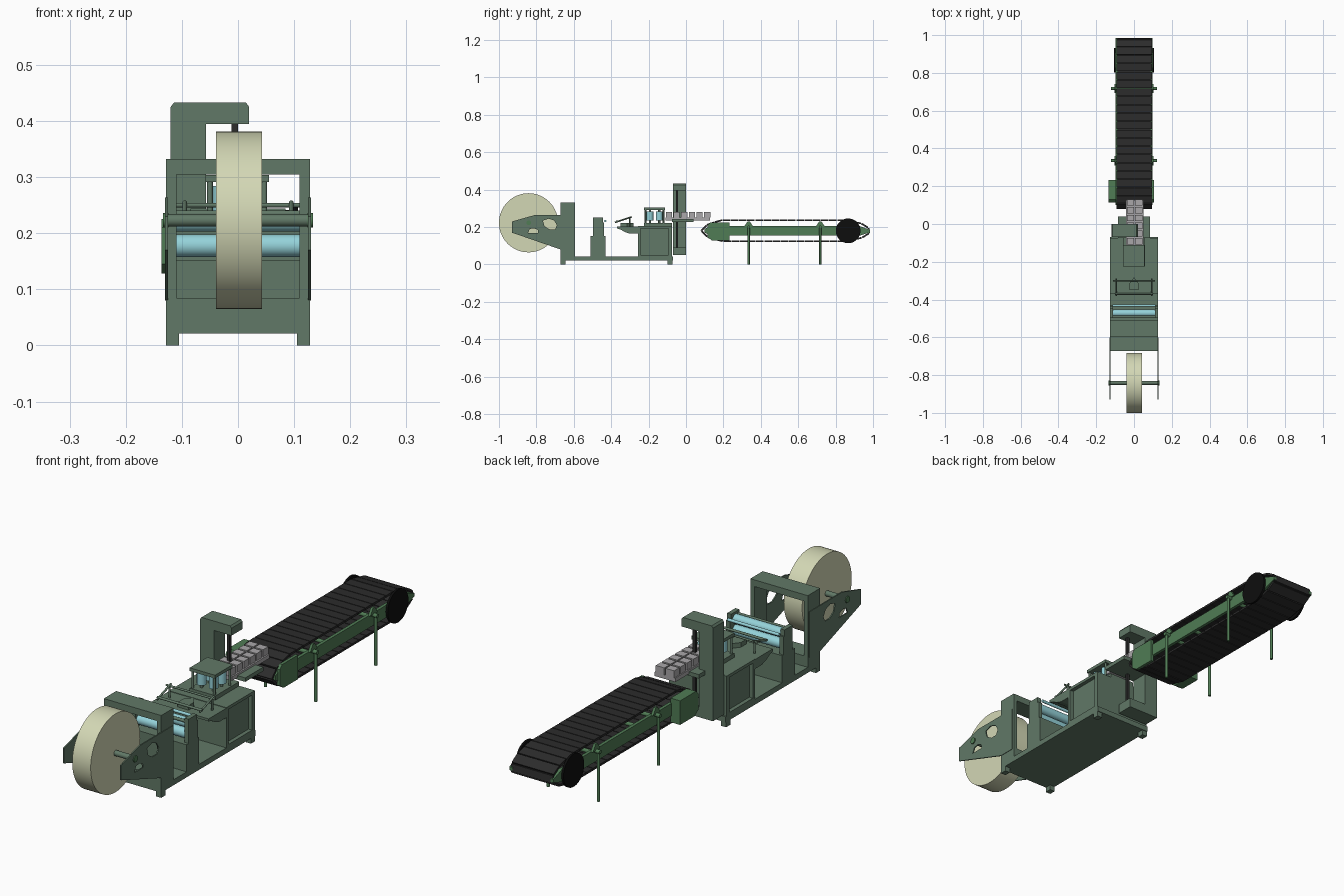
import bpy, bmesh, math
from mathutils import Vector, Matrix


def mat(name, r, g, b):
    m = bpy.data.materials.new(name)
    m.diffuse_color = (r, g, b, 1)
    return m


GREEN = mat("machine_green", 0.12, 0.19, 0.135)
LEAF = mat("conveyor_green", 0.08, 0.20, 0.09)
PAPER = mat("paper", 0.65, 0.68, 0.46)
CYAN = mat("roller_cyan", 0.30, 0.65, 0.70)
BLACK = mat("rubber_black", 0.025, 0.025, 0.025)
DISC = mat("wheel_black", 0.004, 0.004, 0.004)
GREY = mat("product_grey", 0.40, 0.39, 0.40)


def finish(name, bm, m):
    bmesh.ops.recalc_face_normals(bm, faces=bm.faces)
    me = bpy.data.meshes.new(name)
    bm.to_mesh(me)
    bm.free()
    me.materials.append(m)
    ob = bpy.data.objects.new(name, me)
    bpy.context.collection.objects.link(ob)
    return ob


def box(name, x0, x1, y0, y1, z0, z1, m=GREEN):
    bm = bmesh.new()
    bmesh.ops.create_cube(bm, size=1, matrix=Matrix.Translation(
        ((x0 + x1) / 2, (y0 + y1) / 2, (z0 + z1) / 2)) @ Matrix.Diagonal((x1 - x0, y1 - y0, z1 - z0, 1)))
    return finish(name, bm, m)


def rod(name, a, b, r, m=GREEN, n=24):
    a, b = Vector(a), Vector(b)
    bm = bmesh.new()
    q = (b - a).to_track_quat('Z', 'Y').to_matrix().to_4x4()
    bmesh.ops.create_cone(bm, cap_ends=True, segments=n, radius1=r, radius2=r, depth=(b - a).length,
                          matrix=Matrix.Translation((a + b) / 2) @ q)
    ob = finish(name, bm, m)
    bpy.ops.object.select_all(action='DESELECT')
    ob.select_set(True)
    bpy.context.view_layer.objects.active = ob
    bpy.ops.object.shade_smooth_by_angle(angle=math.radians(35))
    return ob


def prism(name, pts, lo, hi, m=GREEN, axis='x'):
    """Extrude a profile: (y,z) along x, (x,z) along y, (x,y) along z."""
    put = {'x': lambda p, t: (t, p[0], p[1]), 'y': lambda p, t: (p[0], t, p[1]),
           'z': lambda p, t: (p[0], p[1], t)}[axis]
    bm = bmesh.new()
    f = bm.faces.new([bm.verts.new(put(p, lo)) for p in pts])
    ext = bmesh.ops.extrude_face_region(bm, geom=[f])['geom']
    bmesh.ops.translate(bm, verts=[v for v in ext if isinstance(v, bmesh.types.BMVert)],
                        vec=Vector(put((0, 0), hi - lo)))
    return finish(name, bm, m)


def cut(ob, *cutters):
    for c in cutters:
        md = ob.modifiers.new("cut", 'BOOLEAN')
        md.operation, md.solver, md.object = 'DIFFERENCE', 'EXACT', c
        bpy.context.view_layer.objects.active = ob
        bpy.ops.object.modifier_apply(modifier=md.name)
        bpy.data.objects.remove(c)


# base plate and feet
box("base_plate", -0.128, 0.128, -0.672, -0.07, 0.021, 0.043)
for s in (-1, 1):
    for y in (-0.672, -0.10):
        xs = sorted((s * 0.128, s * 0.105))
        box("foot", *xs, y, y + 0.027, 0, 0.022)

# portal frame
portal = box("portal_frame", -0.128, 0.128, -0.672, -0.593, 0.04, 0.332)
cut(portal, box("cutter", -0.11, 0.11, -0.8, -0.5, 0.085, 0.305))

# roll arms, shaft and paper roll
for s in (-1, 1):
    lo, hi = sorted((s * 0.125, s * 0.130))
    arm = prism("roll_arm", [(-0.93, 0.17), (-0.93, 0.23), (-0.81, 0.264), (-0.60, 0.264),
                             (-0.60, 0.08), (-0.67, 0.08)], lo, hi)
    cut(arm, prism("cutter", [(-0.765, 0.235), (-0.735, 0.245), (-0.705, 0.235), (-0.69, 0.21),
                              (-0.70, 0.188), (-0.73, 0.188), (-0.757, 0.205)], lo - 0.1, hi + 0.1),
        prism("cutter", [(-0.845, 0.168), (-0.835, 0.19), (-0.815, 0.194), (-0.793, 0.186),
                         (-0.79, 0.168)], lo - 0.1, hi + 0.1))
    rod("shaft_nut", (s * 0.124, -0.841, 0.223), (s * 0.134, -0.841, 0.223), 0.013, LEAF, 12)
rod("roll_shaft", (-0.132, -0.841, 0.223), (0.132, -0.841, 0.223), 0.011)
rod("paper_roll", (-0.039, -0.842, 0.223), (0.043, -0.842, 0.223), 0.158, PAPER, 64)

# feed roller stand
box("roller_stand_wall", -0.128, 0.128, -0.51, -0.43, 0.04, 0.152)
for s in (-1, 1):
    lo, hi = sorted((s * 0.128, s * 0.11))
    prism("roller_side_plate", [(-0.497, 0.15), (-0.497, 0.25), (-0.445, 0.25), (-0.445, 0.225),
                                (-0.438, 0.225), (-0.438, 0.15)], lo, hi)
for y, z, r in ((-0.472, 0.178, 0.020), (-0.472, 0.222, 0.019), (-0.432, 0.232, 0.006)):
    rod("feed_roller", (-0.115, y, z), (0.115, y, z), r, CYAN, 32)
rod("guide_rod", (-0.12, -0.49, 0.235), (0.12, -0.49, 0.235), 0.006)

# folding shelf and plough
prism("folding_shelf", [(-0.37, 0.203), (-0.255, 0.203), (-0.255, 0.165), (-0.30, 0.165),
                        (-0.33, 0.175), (-0.35, 0.187), (-0.37, 0.193)], -0.128, 0.128)
prism("plough", [(-0.025, -0.35), (0.025, -0.35), (0.025, -0.315), (0, -0.282), (-0.025, -0.315)],
      0.20, 0.222, axis='z')
rod("web_bar", (-0.10, -0.37, 0.23), (0.10, -0.37, 0.23), 0.005)
rod("web_bar", (-0.11, -0.30, 0.25), (0.11, -0.30, 0.25), 0.004)
for s in (-1, 1):
    rod("web_bar_strut", (s * 0.095, -0.38, 0.225), (s * 0.095, -0.29, 0.255), 0.004, n=12)
    rod("web_bar_post", (s * 0.095, -0.30, 0.20), (s * 0.095, -0.30, 0.25), 0.004, n=12)

# main cabinet with recessed side panels
cab = box("cabinet", -0.128, 0.128, -0.257, -0.075, 0.04, 0.205)
cut(cab, box("cutter", 0.112, 0.2, -0.243, -0.093, 0.052, 0.193),
    box("cutter", -0.2, -0.112, -0.243, -0.093, 0.052, 0.193))
box("cabinet_table", -0.058, 0.058, -0.225, -0.075, 0.203, 0.222)

# forming head with vertical rollers
box("head_top_plate", -0.058, 0.055, -0.225, -0.112, 0.291, 0.304)
for x in (-0.05, 0.047):
    for y in (-0.217, -0.12):
        rod("head_post", (x, y, 0.205), (x, y, 0.295), 0.005, n=16)
for x in (-0.027, 0.027):
    for y in (-0.193, -0.143):
        rod("head_roller", (x, y, 0.236), (x, y, 0.284), 0.018, CYAN)
        rod("head_roller_pin", (x, y, 0.21), (x, y, 0.295), 0.006, n=12)

# cutter column, C-shaped, with black blade
prism("cutter_column", [(-0.12, 0.05), (0.02, 0.05), (0.02, 0.09), (-0.057, 0.09), (-0.057, 0.395),
                        (0.02, 0.395), (0.02, 0.425), (0.014, 0.433), (-0.114, 0.433), (-0.12, 0.425)],
      -0.07, 0.0, axis='y')
box("cutter_blade", -0.012, 0.0, -0.054, -0.042, 0.085, 0.40, BLACK)

# transfer table and products
box("transfer_table", -0.085, 0.085, -0.075, 0.04, 0.228, 0.244)
box("transfer_belt", -0.042, 0.050, -0.11, 0.128, 0.236, 0.252, GREY)
for i in range(6):
    for j in range(2):
        x, y = -0.038 + j * 0.044, -0.108 + i * 0.041
        box("product", x, x + 0.038, y, y + 0.033, 0.252, 0.281, GREY)

# conveyor belt made of slats along a closed path
path = [Vector(p) for p in ((0.082, 0.18), (0.115, 0.215), (0.19, 0.237), (0.86, 0.237), (0.94, 0.218),
                            (0.988, 0.188), (0.988, 0.172), (0.94, 0.143), (0.86, 0.125),
                            (0.19, 0.125), (0.115, 0.146))]
segs = list(zip(path, path[1:] + path[:1]))
total = sum((b - a).length for a, b in segs)


def along(d):
    d %= total
    for a, b in segs:
        l = (b - a).length
        if d <= l:
            return a + (b - a) * d / l
        d -= l
    return path[0]


bm = bmesh.new()
count = 43
for i in range(count):
    a, b = along(i * total / count), along((i + 0.93) * total / count)
    c, d = (a + b) / 2, b - a
    bmesh.ops.create_cube(bm, size=1, matrix=Matrix.Translation((0.001, c.x, c.y))
                          @ Matrix.Rotation(math.atan2(d.y, d.x), 4, 'X')
                          @ Matrix.Diagonal((0.187, d.length, 0.009, 1)))
finish("belt_slats", bm, BLACK)

# conveyor side rails, drive boxes, wheels and legs
for s in (-1, 1):
    def side(a, b):
        return sorted((s * a, s * b))
    prism("conveyor_rail", [(0.10, 0.17), (0.10, 0.19), (0.13, 0.205), (0.93, 0.205), (0.985, 0.185),
                            (0.985, 0.172), (0.93, 0.155), (0.13, 0.155)], *side(0.085, 0.098), LEAF)
    out = 0.136 if s < 0 else 0.106
    prism("drive_box", [(0.115, 0.145), (0.115, 0.21), (0.13, 0.225), (0.232, 0.225),
                        (0.232, 0.128), (0.14, 0.128)], *side(0.094, out), LEAF)
    rod("end_wheel", (s * 0.098, 0.867, 0.18), (s * 0.107, 0.867, 0.18), 0.066, DISC, 48)
    for y in (0.335, 0.718):
        rod("conveyor_leg", (s * 0.112, y, 0), (s * 0.112, y, 0.205), 0.006, LEAF, 16)
        prism("leg_bracket", [(y - 0.024, 0.203), (y - 0.006, 0.23), (y + 0.006, 0.23), (y + 0.024, 0.203)],
              *side(0.094, 0.104), LEAF)
        rod("leg_pin", (s * 0.09, y, 0.2), (s * 0.121, y, 0.2), 0.008, LEAF, 16)
for y in (0.335, 0.44, 0.718):
    rod("cross_bar", (-0.09, y, 0.19), (0.09, y, 0.19), 0.008, LEAF, 16)
